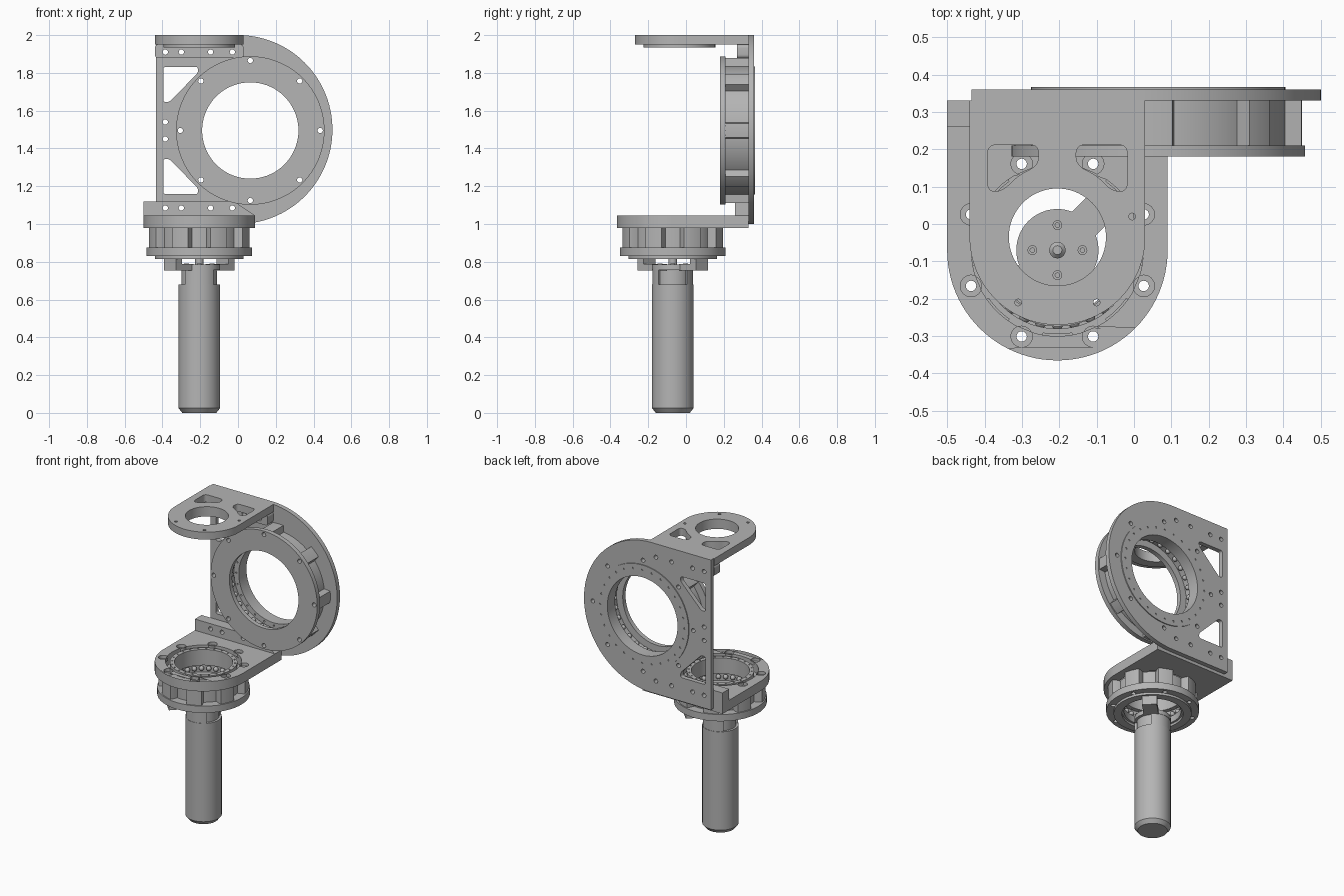
import bpy, bmesh, math
from math import cos, sin, pi, sqrt
from mathutils import Matrix, Vector

cube = bpy.data.objects.get("Cube")
if cube:
    bpy.data.objects.remove(cube, do_unlink=True)

metal = bpy.data.materials.new("machined_grey")
metal.use_nodes = True
grey = (0.46, 0.46, 0.46, 1)
metal.diffuse_color = grey
bsdf = next(n for n in metal.node_tree.nodes if n.type == "BSDF_PRINCIPLED")
bsdf.inputs["Base Color"].default_value = grey

FLAT = Matrix.Identity(4)
UPRIGHT = Matrix.Rotation(pi / 2, 4, "X")     # profile x, y becomes x, z


# ---- helpers ----
def finish(obj, matrix):
    obj.data.materials.clear()
    obj.data.materials.append(metal)
    obj.data.transform(matrix)
    bm = bmesh.new()
    bm.from_mesh(obj.data)
    bmesh.ops.remove_doubles(bm, verts=bm.verts, dist=0.00005)
    bmesh.ops.recalc_face_normals(bm, faces=bm.faces)
    bm.to_mesh(obj.data)
    bm.free()
    bpy.ops.object.select_all(action="DESELECT")
    obj.select_set(True)
    bpy.context.view_layer.objects.active = obj
    bpy.ops.object.shade_smooth_by_angle(angle=math.radians(30))
    return obj


def slab(name, outlines, z0, z1, matrix=FLAT):
    """Extrude a closed outline; further outlines become holes."""
    curve = bpy.data.curves.new(name, "CURVE")
    curve.dimensions = "2D"
    curve.fill_mode = "BOTH"
    curve.extrude = (z1 - z0) / 2
    for pts in outlines:
        spline = curve.splines.new("POLY")
        spline.points.add(len(pts) - 1)
        for p, (x, y) in zip(spline.points, pts):
            p.co = (x, y, 0, 1)
        spline.use_cyclic_u = True
    obj = bpy.data.objects.new(name, curve)
    bpy.context.collection.objects.link(obj)
    bpy.ops.object.select_all(action="DESELECT")
    obj.select_set(True)
    bpy.context.view_layer.objects.active = obj
    bpy.ops.object.convert(target="MESH")
    return finish(bpy.context.object, matrix @ Matrix.Translation((0, 0, (z0 + z1) / 2)))


def lathe(name, profile, matrix, steps=64):
    bm = bmesh.new()
    verts = [bm.verts.new((r, 0, z)) for r, z in profile]
    edges = [bm.edges.new(pair) for pair in zip(verts, verts[1:])]
    bmesh.ops.spin(bm, geom=verts + edges, axis=(0, 0, 1), cent=(0, 0, 0),
                   angle=2 * pi, steps=steps, use_duplicate=False)
    mesh = bpy.data.meshes.new(name)
    bm.to_mesh(mesh)
    bm.free()
    obj = bpy.data.objects.new(name, mesh)
    bpy.context.collection.objects.link(obj)
    return finish(obj, matrix)


def circle(r, cx=0, cy=0, n=72):
    return [(cx + r * cos(2 * pi * i / n), cy + r * sin(2 * pi * i / n)) for i in range(n)]


def hole_ring(r, count, hole_r, cx=0, cy=0, start=0.0):
    return [circle(hole_r, cx + r * cos(start + 2 * pi * i / count),
                   cy + r * sin(start + 2 * pi * i / count), 16) for i in range(count)]


def rounded(points, r):
    out = []
    for i, p in enumerate(points):
        p = Vector(p)
        a, b = Vector(points[i - 1]) - p, Vector(points[(i + 1) % len(points)]) - p
        a, b = [p + v.normalized() * min(r, v.length * 0.45) for v in (a, b)]
        for k in range(6):
            t = k / 5
            out.append(tuple(a * (1 - t) ** 2 + p * 2 * t * (1 - t) + b * t * t))
    return out


def u_shape(cx, cy, r, back):
    arc = [(cx + r * cos(a), cy + r * sin(a)) for a in (pi + pi * i / 48 for i in range(49))]
    return arc + [(cx + r, back), (cx - r, back)]


def lobed(core, outer, bolt, boss, start, n=256):
    """Round body with a boss around each of eight bolts."""
    pts = []
    for i in range(n):
        d = (2 * pi * i / n + pi / 8) % (pi / 4) - pi / 8
        under = boss ** 2 - (bolt * sin(d)) ** 2
        r = min(outer, bolt * cos(d) + sqrt(under)) if under > 0 else core
        a = start + 2 * pi * i / n
        pts.append((max(core, r) * cos(a), max(core, r) * sin(a)))
    return pts


def joint(name, matrix, outer, core, bolt, bore, seat, flange, depth, top, start, boss):
    """Bearing housing: flange, lobed body, inner race and balls."""
    bolts = hole_ring(bolt, 8, 0.014, start=start)
    slab(name + "_flange", [circle(outer, n=96), circle(bore)] + bolts, 0, flange, matrix)
    slab(name + "_body", [lobed(core, outer - 0.008, bolt, boss, start), circle(seat)] + bolts,
         flange, depth, matrix)
    slab(name + "_race", [circle(seat - 0.006), circle(bore + 0.004)]
         + hole_ring((seat + bore) / 2, 24, 0.005), depth - 0.045, top, matrix)
    bm = bmesh.new()
    for i in range(28):
        a = 2 * pi * i / 28
        spot = Vector((cos(a), sin(a), 0)) * (seat - 0.012)
        spot.z = (flange + depth - 0.045) / 2
        bmesh.ops.create_icosphere(bm, subdivisions=2, radius=0.016,
                                   matrix=Matrix.Translation(spot))
    mesh = bpy.data.meshes.new(name + "_balls")
    bm.to_mesh(mesh)
    bm.free()
    obj = bpy.data.objects.new(name + "_balls", mesh)
    bpy.context.collection.objects.link(obj)
    finish(obj, matrix)


# ---- lower joint, motor and mount ----
LX, LY = -0.205, -0.07
axis = Matrix.Translation((LX, LY, 0))
joint("lower_joint", Matrix.Translation((LX, LY, 0.83)), 0.28, 0.225, 0.25, 0.172, 0.21,
      0.045, 0.15, 0.21, pi / 8, 0.05)

lathe("motor", [(0, 0), (0.09, 0), (0.11, 0.025), (0.11, 0.68), (0, 0.68)], axis)
lathe("motor_collar", [(0, 0.68), (0.095, 0.68), (0.095, 0.755), (0, 0.755)], axis)
lathe("motor_shaft", [(0, 0.78), (0.022, 0.78), (0.022, 0.835), (0.012, 0.845), (0, 0.845)], axis, 24)
for i in (1, 3):
    a0 = i * pi / 2
    wall = [(r * cos(a0 + t * pi / 20), r * sin(a0 + t * pi / 20))
            for r, steps in ((0.108, range(-5, 6)), (0.09, range(5, -6, -1))) for t in steps]
    slab("collar_wall", [wall], 0.68, 0.76, axis)

diagonal = axis @ Matrix.Rotation(pi / 4, 4, "Z")
lathe("mount_hub", [(0, 0.757), (0.11, 0.757), (0.11, 0.785), (0, 0.785)], axis)
for side in (-1, 1):
    arm = [(side * x, y) for x, y in ((0.09, -0.045), (0.22, -0.045), (0.22, 0.045), (0.09, 0.045))]
    foot = [(side * x, y) for x, y in ((0.175, -0.045), (0.22, -0.045), (0.22, 0.045), (0.175, 0.045))]
    slab("mount_arm", [arm], 0.755, 0.787, diagonal)
    slab("mount_foot", [foot], 0.787, 0.83, diagonal)
slab("flange_lip", [circle(0.235), circle(0.185)], 0.815, 0.83, axis)
for i in range(4):
    spot = Matrix.Translation((0.067 * cos(i * pi / 2), 0.067 * sin(i * pi / 2), 0))
    lathe("mount_screw", [(0.006, 0.785), (0.006, 0.791), (0.013, 0.791), (0.013, 0.785)],
          axis @ spot, 16)

# ---- lower plate with counterbored bolt holes ----
base = u_shape(LX, LY, 0.295, 0.33)
for name, hole_r, z0, z1 in (("lower_plate", 0.014, 0.98, 1.025), ("lower_plate_top", 0.029, 1.025, 1.045)):
    slab(name, [base, circle(0.23, LX, LY)] + hole_ring(0.25, 8, hole_r, LX, LY, pi / 8), z0, z1)

ROW = (-0.385, -0.30, -0.145, -0.03)
slab("lower_bracket", [[(-0.5, 1.045), (0.09, 1.045), (-0.02, 1.12), (-0.5, 1.12)]]
     + [circle(0.014, x, 1.085, 16) for x in ROW], -0.33, -0.26, UPRIGHT)

# ---- large upright joint and its plate ----
HX, HZ = 0.065, 1.495
joint("upright_joint", Matrix.Translation((HX, 0.18, HZ)) @ Matrix.Rotation(-pi / 2, 4, "X"),
      0.393, 0.342, 0.37, 0.255, 0.30, 0.03, 0.15, 0.18, 0, 0.045)

outline = [(0.5 * cos(a), 1.5 + 0.5 * sin(a)) for a in (-pi / 2 + pi * i / 72 for i in range(73))]
outline += [(-0.435, 2.0), (-0.435, 1.0)]
window = [(-0.395, 1.832), (-0.212, 1.832), (-0.212, 1.80), (-0.365, 1.645), (-0.395, 1.645)]
windows = [rounded(window, 0.015), rounded([(x, 2 * HZ - z) for x, z in window], 0.015)]
small = [circle(0.014, x, z, 16) for x in ROW for z in (1.085, 1.91)]
small += [circle(0.014, -0.385, z, 16) for z in (1.45, 1.54)]
slab("upright_plate", [outline, circle(0.30, HX, HZ)] + windows + small
     + hole_ring(0.37, 8, 0.014, HX, HZ), -0.36, -0.33, UPRIGHT)
slab("upright_rim", [circle(0.34, HX, HZ, 96), circle(0.259, HX, HZ)]
     + hole_ring(0.31, 28, 0.006, HX, HZ), -0.366, -0.36, UPRIGHT)

# ---- top plate, its ring and bracket ----
TY = -0.035
pocket = [(-0.392, 0.212), (-0.255, 0.212), (-0.255, 0.158), (-0.31, 0.13), (-0.352, 0.088), (-0.392, 0.088)]
pockets = [rounded(pocket, 0.025), rounded([(2 * LX - x, y) for x, y in pocket], 0.025)]
pins = [circle(0.009, x, y, 16) for x, y in ((-0.005, 0.02), (-0.10, -0.21), (-0.31, -0.21))]
slab("top_plate", [u_shape(LX, TY, 0.235, 0.33), circle(0.13, LX, TY)] + pockets + pins, 1.95, 2.0)
slab("top_plate_ring", [circle(0.19, LX, TY), circle(0.13, LX, TY)], 1.935, 1.95)
slab("top_bracket", [rounded([(-0.44, 1.95), (-0.44, 1.878), (0.03, 1.878), (0.03, 1.95)], 0.02)]
     + [circle(0.014, x, 1.91, 16) for x in ROW], -0.33, -0.27, UPRIGHT)
